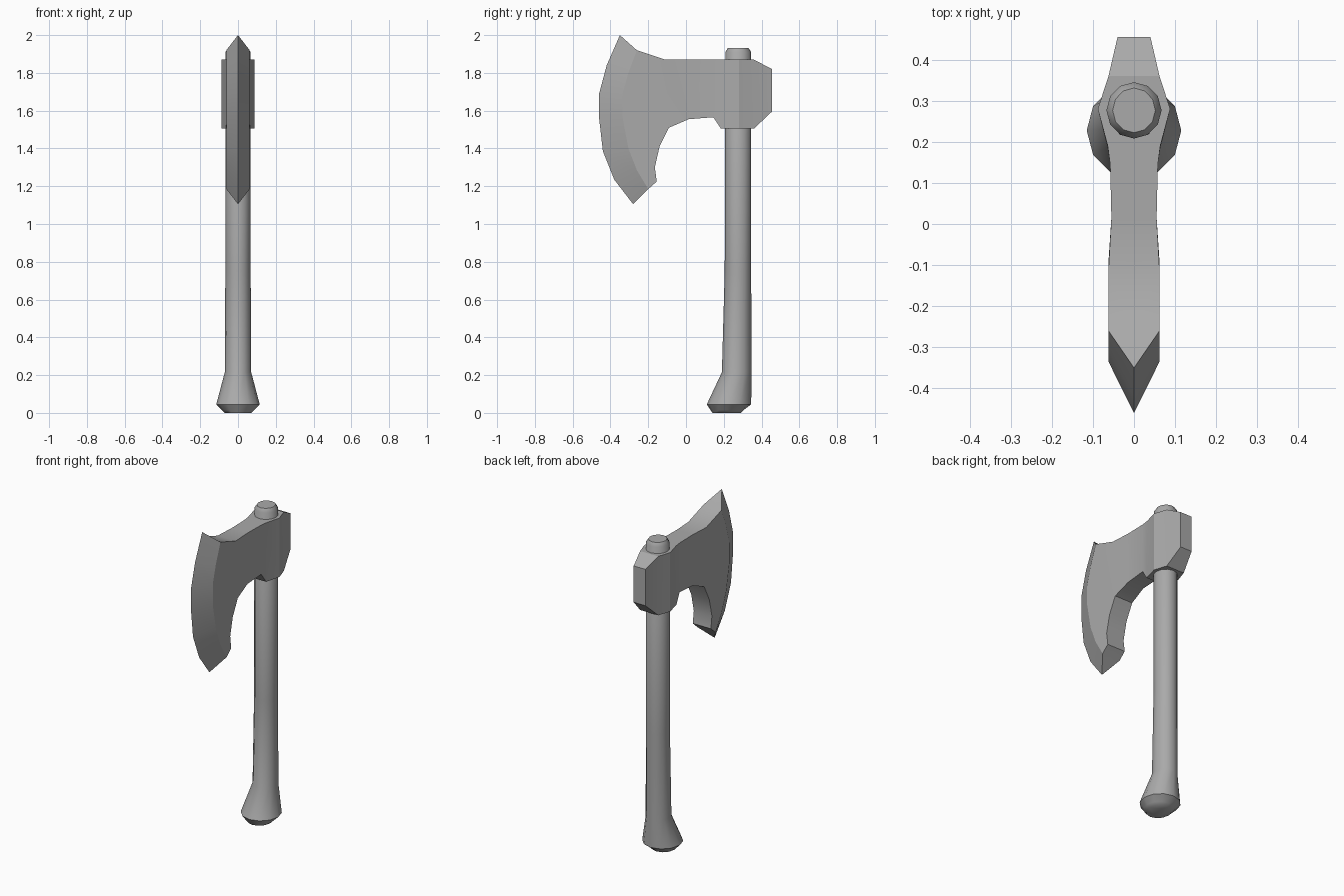
import bpy, bmesh, math

if "Cube" in bpy.data.objects:
    bpy.data.objects.remove(bpy.data.objects["Cube"])

grey = bpy.data.materials.new("plain_grey")
grey.use_nodes = True
grey.diffuse_color = (0.4, 0.4, 0.4, 1)
grey.node_tree.nodes["Principled BSDF"].inputs["Base Color"].default_value = (0.4, 0.4, 0.4, 1)


def finish(bm, name, angle):
    bmesh.ops.recalc_face_normals(bm, faces=bm.faces)
    mesh = bpy.data.meshes.new(name)
    bm.to_mesh(mesh)
    bm.free()
    mesh.materials.append(grey)
    obj = bpy.data.objects.new(name, mesh)
    bpy.context.collection.objects.link(obj)
    bpy.ops.object.select_all(action='DESELECT')
    obj.select_set(True)
    bpy.context.view_layer.objects.active = obj
    bpy.ops.object.shade_smooth_by_angle(angle=math.radians(angle))
    return obj


# Handle: oval rings (height, front y, back y, half width), flared at the foot
rings = [(0.005, 0.14, 0.29, 0.07), (0.015, 0.13, 0.305, 0.085),
         (0.045, 0.11, 0.345, 0.115), (0.215, 0.19, 0.347, 0.07),
         (0.75, 0.205, 0.345, 0.067), (1.91, 0.208, 0.345, 0.067),
         (1.932, 0.222, 0.331, 0.052)]
SIDES = 12
bm = bmesh.new()
loops = []
for z, front, back, half in rings:
    mid, depth = (front + back) / 2, (back - front) / 2
    loops.append([bm.verts.new((half * math.cos(a), mid + depth * math.sin(a), z))
                  for a in (math.tau * i / SIDES for i in range(SIDES))])
for low, high in zip(loops, loops[1:]):
    for i in range(SIDES):
        j = (i + 1) % SIDES
        bm.faces.new((low[i], low[j], high[j], high[i]))
bm.faces.new(loops[0][::-1])
bm.faces.new(loops[-1])
for v in bm.verts:
    if v.co.z < 0.01:
        v.co.z = 0.0
finish(bm, "handle", 50)

# Axe head: one half, mirrored across x; points are (y, z)
W = 0.062
edge_line = [(-0.35, 2.0), (-0.42, 1.84), (-0.46, 1.69), (-0.46, 1.56),
             (-0.44, 1.385), (-0.38, 1.235), (-0.28, 1.105)]
bevel_line = [(-0.26, 1.92), (-0.305, 1.8), (-0.335, 1.69), (-0.335, 1.56),
              (-0.305, 1.4), (-0.26, 1.285), (-0.2, 1.185)]
beard_line = [(-0.155, 1.225), (-0.165, 1.3), (-0.14, 1.41)]
# Columns from neck to poll: top (y, z), bottom (y, z), half width
columns = [((-0.11, 1.87), (-0.09, 1.51), W), ((0.015, 1.87), (0.015, 1.555), 0.055),
           ((0.145, 1.87), (0.145, 1.565), 0.058), ((0.19, 1.87), (0.185, 1.505), 0.064),
           ((0.28, 1.87), (0.28, 1.505), 0.088), ((0.36, 1.87), (0.36, 1.505), W),
           ((0.455, 1.82), (0.455, 1.595), 0.04)]

bm = bmesh.new()


def points(line, x):
    return [bm.verts.new((x, y, z)) for y, z in line]


edge = points(edge_line, 0)
bevel = points(bevel_line, W)
beard = points(beard_line, W)
tops = [bm.verts.new((w, *t)) for t, b, w in columns]
bottoms = [bm.verts.new((w, *b)) for t, b, w in columns]

# Ground edge, cheek and socket sides
for i in range(len(edge) - 1):
    bm.faces.new((edge[i], edge[i + 1], bevel[i + 1], bevel[i]))
bm.faces.new(bevel + beard + [bottoms[0], tops[0]])
for i in range(len(columns) - 1):
    bm.faces.new((tops[i], bottoms[i], bottoms[i + 1], tops[i + 1]))

# Rim from the side outline to the centre plane
rim = [bevel[-1]] + beard + bottoms + tops[::-1] + [bevel[0]]
centre = [bm.verts.new((0, v.co.y, v.co.z)) for v in rim]
for i in range(len(rim) - 1):
    bm.faces.new((rim[i], rim[i + 1], centre[i + 1], centre[i]))
bm.faces.new((edge[0], bevel[0], centre[-1]))
bm.faces.new((edge[-1], bevel[-1], centre[0]))

# Mirror the half across the centre plane
bmesh.ops.mirror(bm, geom=bm.verts[:] + bm.edges[:] + bm.faces[:],
                 axis='X', merge_dist=0.0005)
bmesh.ops.remove_doubles(bm, verts=bm.verts, dist=0.0005)
finish(bm, "axe_head", 25)
